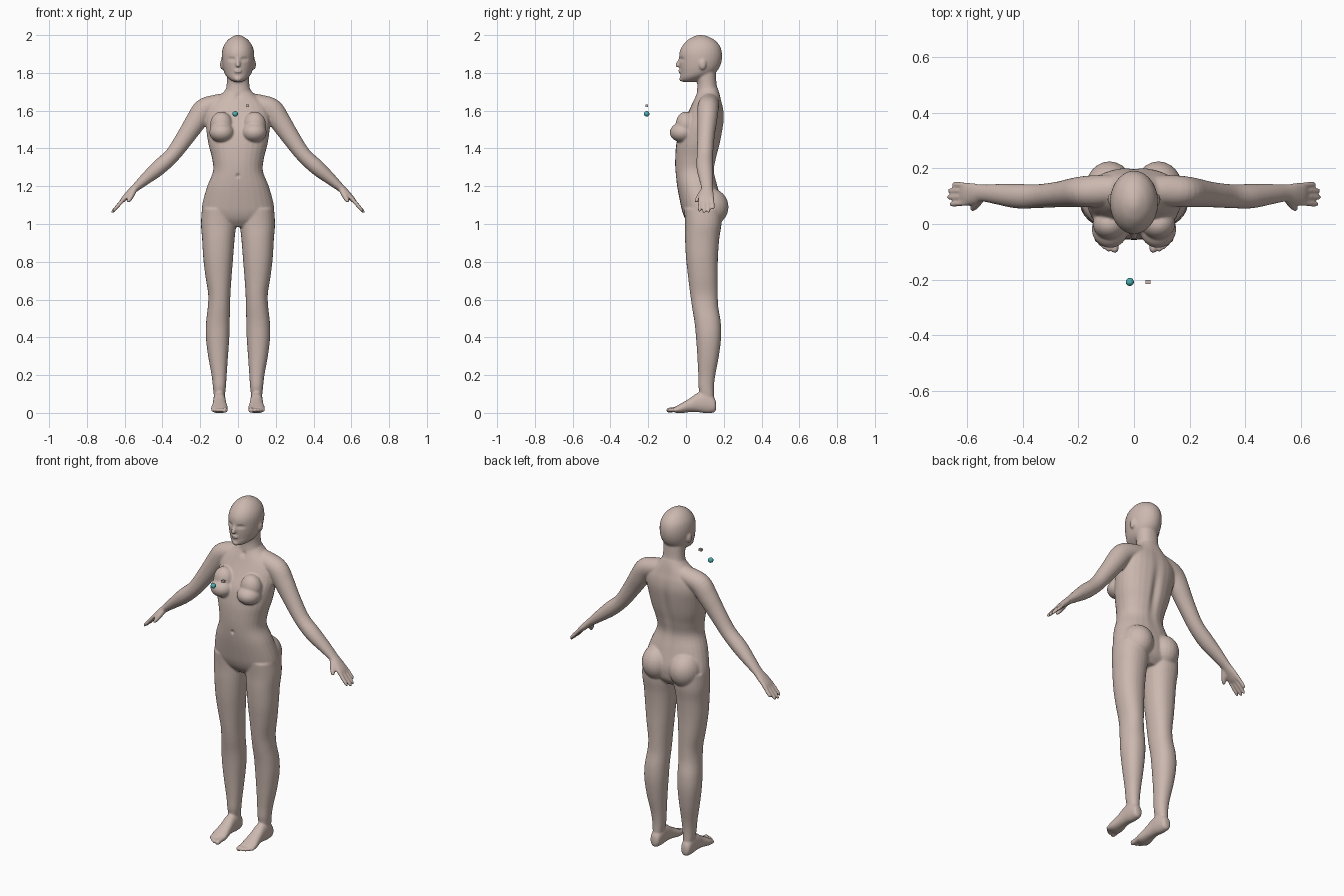
import bpy, bmesh, math
from mathutils import Vector, Matrix


def material(name, rgb):
    m = bpy.data.materials.new(name)
    m.diffuse_color = (*rgb, 1)
    return m


SKIN = material("skin", (0.60, 0.48, 0.43))
TEAL = material("teal", (0.07, 0.42, 0.45))
bm = bmesh.new()


def spline(rows, k=4):
    """Smoothly resample a short table of rows."""
    out = []
    for i in range(len(rows) - 1):
        a, b, c, d = (rows[max(0, min(len(rows) - 1, i + j))] for j in (-1, 0, 1, 2))
        for s in range(k):
            t = s / k
            out.append([0.5 * (2 * q + (r - p) * t + (2 * p - 5 * q + 4 * r - w) * t * t
                               + (3 * q - p - 3 * r + w) * t ** 3)
                        for p, q, r, w in zip(a, b, c, d)])
    return out + [list(rows[-1])]


def loft(rings, side=1, n=28, power=2.2):
    """Closed skin through rings of (centre, half axis u, half axis v)."""
    def sp(c):
        return math.copysign(abs(c) ** (2 / power), c)
    flip = Vector((side, 1, 1))
    loops = []
    for c, u, v in rings:
        pts = [c + u * sp(math.cos(2 * math.pi * i / n)) + v * sp(math.sin(2 * math.pi * i / n))
               for i in range(n)]
        loops.append([bm.verts.new(p * flip) for p in pts])
    faces = [bm.faces.new((a[i], a[(i + 1) % n], b[(i + 1) % n], b[i]))
             for a, b in zip(loops, loops[1:]) for i in range(n)]
    faces += [bm.faces.new(loops[0][::-1]), bm.faces.new(loops[-1])]
    bmesh.ops.recalc_face_normals(bm, faces=faces)


def upright(rows, side=1, power=2.2):
    """Rows of z, x0, x1, y0, y1."""
    loft([(Vector(((a + b) / 2, (c + d) / 2, z)), Vector(((b - a) / 2, 0, 0)),
           Vector((0, (d - c) / 2, 0))) for z, a, b, c, d in spline(rows)], side, power=power)


def tube(rows, side=1, n=24):
    """Rows of x, y, z, thickness radius, breadth radius (along y)."""
    rows = spline(rows)
    rings = []
    for i, r in enumerate(rows):
        a, b = rows[max(0, i - 1)], rows[min(len(rows) - 1, i + 1)]
        t = (Vector(b[:3]) - Vector(a[:3])).normalized()
        ref = Vector((0, 1, 0)) if abs(t.y) < 0.9 else Vector((1, 0, 0))
        u = t.cross(ref).normalized()
        rings.append((Vector(r[:3]), u * r[3], u.cross(t) * r[4]))
    loft(rings, side, n, 2)


def capsule(p, q, r0, r1, side):
    """Rounded finger or toe from p to q."""
    p, q = Vector(p), Vector(q)
    rows = [(*p, r0, r0), (*p.lerp(q, 0.5), r0, r0), (*p.lerp(q, 0.85), r1, r1),
            (*p.lerp(q, 0.96), r1 * 0.7, r1 * 0.7), (*q, r1 * 0.2, r1 * 0.2)]
    tube(rows, side, 12)


def blob(c, s, side=1):
    m = Matrix.Translation((c[0] * side, c[1], c[2])) @ Matrix.Diagonal((*s, 1))
    bmesh.ops.create_uvsphere(bm, u_segments=24, v_segments=16, radius=1, matrix=m)


def sym(rows):
    return [(z, -w, w, a, b) for z, w, a, b in rows]


# torso
upright(sym([(0.985, 0.09, 0.03, 0.15), (1.02, 0.165, 0.0, 0.18), (1.06, 0.19, -0.018, 0.19),
             (1.11, 0.188, -0.03, 0.19), (1.2, 0.163, -0.047, 0.168), (1.28, 0.132, -0.056, 0.15),
             (1.35, 0.138, -0.057, 0.162), (1.42, 0.156, -0.052, 0.18), (1.5, 0.168, -0.035, 0.195),
             (1.56, 0.172, -0.005, 0.202), (1.61, 0.165, 0.02, 0.198), (1.65, 0.135, 0.038, 0.188),
             (1.69, 0.085, 0.055, 0.178), (1.72, 0.06, 0.065, 0.168)]))

# neck and head
upright(sym([(1.64, 0.075, 0.05, 0.18), (1.69, 0.068, 0.056, 0.172), (1.74, 0.06, 0.06, 0.162),
             (1.8, 0.06, 0.05, 0.158), (1.84, 0.06, 0.05, 0.15)]))
upright(sym([(1.752, 0.02, -0.015, 0.05), (1.762, 0.04, -0.028, 0.08), (1.78, 0.06, -0.03, 0.12),
             (1.80, 0.072, -0.03, 0.155), (1.83, 0.081, -0.034, 0.178), (1.87, 0.086, -0.036, 0.19),
             (1.91, 0.085, -0.034, 0.19), (1.945, 0.075, -0.018, 0.178), (1.975, 0.053, 0.01, 0.15),
             (1.993, 0.027, 0.042, 0.115), (2.0, 0.008, 0.065, 0.09)]), power=2.0)
tube([(0, -0.028, 1.885, 0.008, 0.008), (0, -0.036, 1.862, 0.009, 0.009),
      (0, -0.044, 1.842, 0.012, 0.012), (0, -0.04, 1.832, 0.011, 0.009)])
blob((0, -0.032, 1.809), (0.021, 0.011, 0.009))
blob((0, -0.022, 1.768), (0.02, 0.014, 0.014))

for side in (1, -1):
    # ears, breasts and buttocks
    blob((0.085, 0.088, 1.845), (0.010, 0.019, 0.028), side)
    blob((0.086, -0.018, 1.485), (0.066, 0.068, 0.053), side)
    blob((0.088, 0.0, 1.525), (0.06, 0.055, 0.07), side)
    blob((0.088, 0.125, 1.09), (0.088, 0.1, 0.1), side)

    # leg
    upright([(0.09, 0.07, 0.128, 0.075, 0.148), (0.14, 0.064, 0.133, 0.066, 0.148),
             (0.2, 0.06, 0.14, 0.065, 0.155), (0.3, 0.053, 0.158, 0.06, 0.174),
             (0.4, 0.046, 0.17, 0.053, 0.186), (0.48, 0.044, 0.169, 0.045, 0.184),
             (0.56, 0.042, 0.16, 0.032, 0.171), (0.63, 0.04, 0.158, 0.022, 0.168),
             (0.72, 0.034, 0.172, 0.011, 0.168), (0.82, 0.026, 0.184, 0.0, 0.169),
             (0.92, 0.018, 0.19, -0.005, 0.176), (1.0, 0.01, 0.196, -0.005, 0.188),
             (1.08, 0.012, 0.191, -0.01, 0.19)], side)

    # foot, lofted from heel to ball, then toes
    foot = [(0.16, 0.088, 0.112, 0.02, 0.05), (0.15, 0.073, 0.126, 0.003, 0.08),
            (0.11, 0.066, 0.131, -0.002, 0.115), (0.06, 0.064, 0.132, 0.004, 0.105),
            (0.02, 0.06, 0.135, 0.004, 0.077), (-0.03, 0.053, 0.143, -0.002, 0.048),
            (-0.062, 0.056, 0.138, 0.002, 0.03)]
    loft([(Vector(((a + b) / 2, y, (c + d) / 2)), Vector(((b - a) / 2, 0, 0)),
           Vector((0, 0, (d - c) / 2))) for y, a, b, c, d in spline(foot)], side)
    for x, tip, r in ((0.069, -0.104, 0.014), (0.091, -0.1, 0.01), (0.107, -0.091, 0.01),
                      (0.121, -0.079, 0.0095), (0.134, -0.064, 0.009)):
        capsule((x, -0.03, 0.022), (x, tip, 0.012), r, r, side)

    # shoulder and arm
    tube([(0.05, 0.125, 1.645, 0.05, 0.05), (0.12, 0.12, 1.632, 0.052, 0.056),
          (0.178, 0.116, 1.605, 0.06, 0.056), (0.222, 0.112, 1.545, 0.056, 0.052),
          (0.272, 0.106, 1.47, 0.049, 0.046), (0.345, 0.1, 1.368, 0.041, 0.043),
          (0.42, 0.1, 1.298, 0.041, 0.044), (0.49, 0.107, 1.238, 0.031, 0.037),
          (0.545, 0.111, 1.19, 0.021, 0.031), (0.575, 0.109, 1.162, 0.018, 0.038),
          (0.605, 0.107, 1.132, 0.014, 0.042), (0.62, 0.107, 1.117, 0.008, 0.036)], side)

    # fingers and thumb
    for y, x, z in ((0.143, 0.652, 1.078), (0.12, 0.668, 1.06),
                    (0.096, 0.67, 1.058), (0.071, 0.662, 1.066)):
        capsule((0.6, 0.107 + (y - 0.107) * 0.88, 1.138), (x, y, z), 0.0105, 0.0095, side)
    capsule((0.55, 0.092, 1.178), (0.583, 0.05, 1.115), 0.015, 0.011, side)

# fuse all parts into one smooth body
mesh = bpy.data.meshes.new("body")
bm.to_mesh(mesh)
bm.free()
body = bpy.data.objects.new("body", mesh)
bpy.context.collection.objects.link(body)
bpy.context.view_layer.objects.active = body
body.select_set(True)
fuse = body.modifiers.new("fuse", "REMESH")
fuse.mode, fuse.voxel_size = "VOXEL", 0.0052
soft = body.modifiers.new("soften", "SMOOTH")
soft.factor, soft.iterations = 0.5, 7
for name in ("fuse", "soften"):
    bpy.ops.object.modifier_apply(modifier=name)

# soft dents along y: eye sockets, mouth line, navel, spine, collar hollow
DENTS = [((0.034, -0.03, 1.872), (0.017, 0.04, 0.009), 0.010),
         ((0.034, -0.03, 1.871), (0.009, 0.04, 0.005), -0.005),
         ((0, -0.04, 1.809), (0.018, 0.02, 0.003), 0.004),
         ((0, -0.055, 1.255), (0.008, 0.03, 0.01), 0.01),
         ((0, 0.18, 1.42), (0.022, 0.05, 0.16), -0.013),
         ((0, 0.055, 1.675), (0.015, 0.03, 0.014), 0.008)]
for v in body.data.vertices:
    p = Vector((abs(v.co.x), v.co.y, v.co.z))
    for c, r, push in DENTS:
        e = sum(((p[i] - c[i]) / r[i]) ** 2 for i in range(3))
        if e < 9:
            v.co.y += push * math.exp(-e)
bpy.ops.object.shade_smooth()
body.data.materials.clear()
body.data.materials.append(SKIN)

# small floating ball and block in front of the chest
bpy.ops.mesh.primitive_uv_sphere_add(segments=32, ring_count=16, radius=0.0145,
                                     location=(-0.015, -0.208, 1.583))
ball = bpy.context.object
ball.name = "floating_ball"
ball.data.materials.append(TEAL)
bpy.ops.object.shade_smooth()
bpy.ops.mesh.primitive_cube_add(size=1, location=(0.05, -0.208, 1.627))
block = bpy.context.object
block.name = "floating_block"
block.scale = (0.017, 0.014, 0.013)
block.data.materials.append(SKIN)
